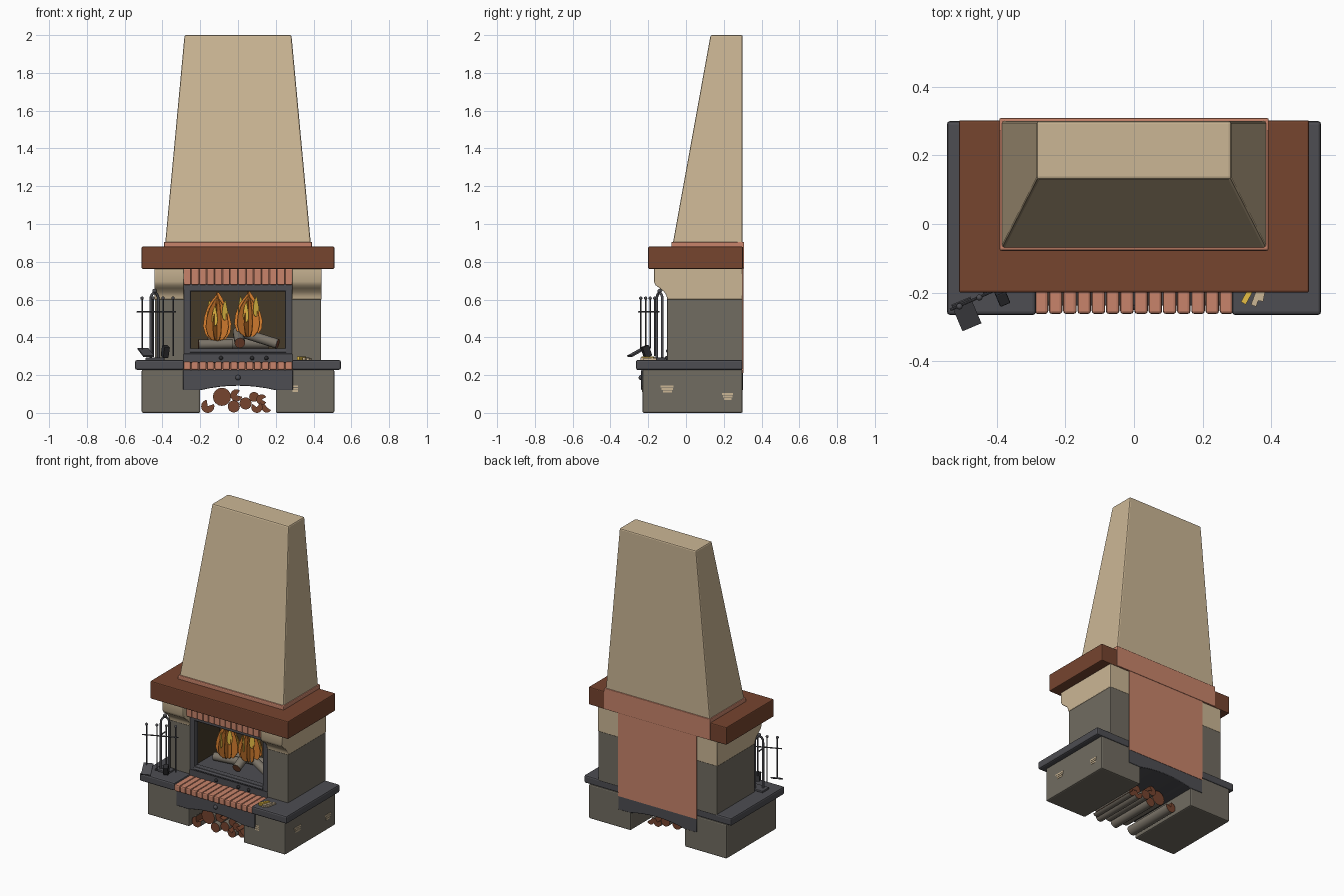
import bpy, bmesh, math
from mathutils import Vector, Matrix

if "Cube" in bpy.data.objects:
    bpy.data.objects.remove(bpy.data.objects["Cube"])

COLOURS = {
    "beige_plaster": (0.60, 0.47, 0.30), "grey_stone": (0.165, 0.15, 0.12),
    "brown_wood": (0.18, 0.058, 0.028), "red_brick": (0.58, 0.23, 0.145),
    "dark_iron": (0.075, 0.075, 0.085), "flame_orange": (0.70, 0.22, 0.03),
    "flame_yellow": (0.80, 0.52, 0.06), "soot_brown": (0.06, 0.042, 0.022),
    "log_bark": (0.20, 0.175, 0.14), "black_metal": (0.025, 0.025, 0.028),
}
MATS = {}
for n, c in COLOURS.items():
    MATS[n] = bpy.data.materials.new(n)
    MATS[n].diffuse_color = (*c, 1)


def finish(name, bm, mats, bevel=0, smooth=True):
    bmesh.ops.recalc_face_normals(bm, faces=bm.faces)
    me = bpy.data.meshes.new(name)
    bm.to_mesh(me)
    bm.free()
    ob = bpy.data.objects.new(name, me)
    bpy.context.collection.objects.link(ob)
    for m in mats.split("+"):
        me.materials.append(MATS[m])
    if bevel:
        mod = ob.modifiers.new("bevel", "BEVEL")
        mod.width, mod.segments, mod.limit_method = bevel, 2, "ANGLE"
    if smooth:
        bpy.ops.object.select_all(action="DESELECT")
        ob.select_set(True)
        bpy.context.view_layer.objects.active = ob
        bpy.ops.object.shade_smooth_by_angle(angle=math.radians(35))
    return ob


def box(name, x0, x1, y0, y1, z0, z1, mat, bevel=0):
    bm = bmesh.new()
    bmesh.ops.create_cube(bm, size=1)
    for v in bm.verts:
        v.co = ((x0 + x1) / 2 + v.co.x * (x1 - x0), (y0 + y1) / 2 + v.co.y * (y1 - y0),
                (z0 + z1) / 2 + v.co.z * (z1 - z0))
    return finish(name, bm, mat, bevel, False)


def prism(name, profile, axis, a, b, mat, bevel=0, rule=None):
    """Extrude a 2D profile along x or y; rule picks a material per face."""
    bm = bmesh.new()
    put = (lambda u, v, t: (t, u, v)) if axis == "x" else (lambda u, v, t: (u, t, v))
    r0, r1 = [[bm.verts.new(put(u, v, t)) for u, v in profile] for t in (a, b)]
    bm.faces.new(r0)
    bm.faces.new(r1)
    n = len(profile)
    for i in range(n):
        f = bm.faces.new((r0[i], r0[(i + 1) % n], r1[(i + 1) % n], r1[i]))
        if rule:
            f.material_index = rule(i)
    return finish(name, bm, mat, bevel)


def rod(name, p, q, r, mat, sides=12, caps=False):
    p, q = Vector(p), Vector(q)
    d = q - p
    bm = bmesh.new()
    bmesh.ops.create_cone(bm, cap_ends=True, segments=sides, radius1=r, radius2=r, depth=d.length)
    if caps:  # cut ends take the second colour
        for f in bm.faces:
            f.material_index = int(abs(f.normal.z) > 0.9)
    bmesh.ops.transform(bm, verts=bm.verts, matrix=Matrix.Translation((p + q) / 2)
                        @ d.to_track_quat("Z", "Y").to_matrix().to_4x4())
    return finish(name, bm, mat)


def ball(name, c, r, mat):
    bm = bmesh.new()
    bmesh.ops.create_uvsphere(bm, u_segments=12, v_segments=8, radius=r, matrix=Matrix.Translation(c))
    return finish(name, bm, mat)


# Mirrored base piers, hearth shelves, pillars and corbels
corbel = [(0.30, 0.60), (-0.10, 0.60), (-0.103, 0.62), (-0.115, 0.64), (-0.14, 0.66), (-0.16, 0.675),
          (-0.17, 0.695), (-0.17, 0.765), (0.30, 0.765)]
for s, side in ((-1, "left"), (1, "right")):
    def span(a, b):
        return sorted((s * a, s * b))
    box(side + "_base_pier", *span(0.20, 0.51), -0.23, 0.30, 0, 0.23, "grey_stone", 0.008)
    box(side + "_hearth_shelf", *span(0.285, 0.545), -0.265, 0.30, 0.228, 0.28, "dark_iron", 0.01)
    box(side + "_pillar", *span(0.285, 0.44), -0.10, 0.30, 0.27, 0.605, "grey_stone", 0.006)
    prism(side + "_corbel", corbel, "x", *span(0.285, 0.442), "beige_plaster", 0.004)

# Arched lintel over the wood store
arch = [(-0.29, 0.228), (-0.29, 0.12), (-0.2, 0.12)]
arch += [(x / 100, 0.12 + 0.024 * (1 - (x / 20) ** 2)) for x in range(-15, 16, 5)]
arch += [(0.2, 0.12), (0.29, 0.12), (0.29, 0.228)]
prism("arched_lintel", arch, "y", -0.237, 0.303, "dark_iron", 0.003)
ball("lintel_knob", (0, -0.237, 0.187), 0.014, "dark_iron")

# Brick rows: hearth edge and course above the firebox
N = 14
step = 0.58 / N
for i in range(N):
    x = -0.29 + i * step
    box("hearth_brick", x + 0.001, x + step - 0.001, -0.262, -0.08, 0.226, 0.272, "red_brick", 0.009)
    box("top_brick", x + 0.001, x + step - 0.001, -0.135, -0.02, 0.678, 0.765, "red_brick", 0.005)

# Brick core, seen from behind
box("brick_core_back", -0.29, 0.29, 0.20, 0.305, 0.21, 0.80, "red_brick")
box("brick_core_floor", -0.29, 0.29, -0.08, 0.21, 0.22, 0.29, "red_brick")
box("brick_core_top", -0.29, 0.29, -0.08, 0.21, 0.68, 0.77, "red_brick")
box("brick_core_shoulder", -0.392, 0.392, 0.27, 0.308, 0.765, 0.905, "red_brick", 0.004)
box("hood_brick_collar", -0.392, 0.392, -0.078, 0.308, 0.86, 0.905, "red_brick", 0.006)

# Mantel
box("mantel", -0.51, 0.51, -0.20, 0.302, 0.762, 0.88, "brown_wood", 0.006)

# Tapered hood
bm = bmesh.new()
bmesh.ops.create_cube(bm, size=1)
for v in bm.verts:
    top, back = v.co.z > 0, v.co.y > 0
    v.co = (math.copysign(0.283 if top else 0.386, v.co.x),
            0.30 if back else (0.13 if top else -0.071), 2.0 if top else 0.89)
finish("chimney_hood", bm, "beige_plaster", 0.008, False)

# Firebox lining
box("firebox_back", -0.285, 0.285, 0.185, 0.203, 0.29, 0.69, "soot_brown")
box("firebox_floor", -0.285, 0.285, -0.07, 0.19, 0.28, 0.335, "dark_iron")
box("firebox_ceiling", -0.285, 0.285, -0.07, 0.19, 0.655, 0.685, "soot_brown")
for s in (-1, 1):
    box("firebox_wall", *sorted((s * 0.265, s * 0.29)), -0.07, 0.19, 0.30, 0.68, "soot_brown")

# Door frame: sill, rails, stiles and an inner lip
box("firebox_sill", -0.29, 0.29, -0.10, -0.06, 0.265, 0.312, "dark_iron", 0.004)
for z0, z1 in ((0.308, 0.342), (0.642, 0.682)):
    box("frame_rail", -0.29, 0.29, -0.10, -0.06, z0, z1, "dark_iron", 0.008)
for s in (-1, 1):
    box("frame_stile", *sorted((s * 0.25, s * 0.29)), -0.10, -0.06, 0.308, 0.682, "dark_iron", 0.008)
rod("frame_roll", (-0.255, -0.098, 0.327), (0.255, -0.098, 0.327), 0.009, "dark_iron")
for x in (-0.09, 0.075, 0.15):
    ball("vent_knob", (x, -0.102, 0.29), 0.011, "black_metal")

# Burning logs
for p, q, r in (((-0.21, 0.05, 0.362), (-0.03, 0.07, 0.365), 0.026),
                ((0.21, 0.02, 0.365), (0.02, 0.08, 0.425), 0.026),
                ((0.01, -0.03, 0.37), (0.0, 0.12, 0.43), 0.028),
                ((-0.16, 0.12, 0.37), (0.16, 0.13, 0.37), 0.03)):
    rod("burning_log", p, q, r, "log_bark+brown_wood", 14, True)

# Flames: crossed leaf blades, small yellow tongues over larger orange ones
LEAF = [(0, 0), (0.30, 0.04), (0.47, 0.18), (0.5, 0.36), (0.42, 0.55), (0.28, 0.72), (0.2, 0.86), (0.05, 1)]
LEAF += [(-0.18, 0.84), (-0.34, 0.7), (-0.46, 0.5), (-0.5, 0.3), (-0.42, 0.14), (-0.25, 0.03)]


def flame(x, y, z, w, h, angle, mat):
    ob = prism(mat, [(u * w, v * h) for u, v in LEAF], "y", -0.002, 0.002, mat)
    ob.location, ob.rotation_euler = (x, y, z), (0, 0, angle)


for cx, z, h in ((-0.11, 0.38, 0.26), (0.055, 0.40, 0.245)):
    for k in range(5):
        flame(cx, 0.05, z, 0.15, h * (1 - 0.06 * (k % 3)), k * math.pi / 5, "flame_orange")
    for k in range(6):
        a = k * math.tau / 6 + 0.3
        flame(cx + 0.055 * math.cos(a), 0.05 + 0.055 * math.sin(a), z + 0.05 + 0.03 * (k % 3),
              0.035, 0.11, a + 1.2, "flame_yellow")

# Wood store: split and round logs, (x, z, radius, missing sector, sector direction)
for i, (x, z, r, cut, turn) in enumerate((
        (-0.16, 0.035, 0.035, 80, 60), (-0.085, 0.085, 0.048, 0, 0), (-0.008, 0.093, 0.032, 70, 20),
        (-0.022, 0.034, 0.032, 0, 0), (0.04, 0.05, 0.032, 0, 0), (0.085, 0.085, 0.026, 0, 0),
        (0.10, 0.03, 0.03, 90, 100), (0.125, 0.07, 0.028, 60, 0), (0.152, 0.03, 0.028, 160, 45))):
    a0, sweep, n = math.radians(turn + cut / 2), math.radians(360 - cut), 16
    pts = [(x + r * math.cos(a0 + sweep * k / n), z + r * math.sin(a0 + sweep * k / n))
           for k in range(n + (cut > 0))]
    if cut:
        pts.append((x, z))
    ob = prism("stacked_log", pts, "y", -0.21 + 0.015 * (i % 3), 0.16 - 0.03 * (i % 2),
               "brown_wood+log_bark", 0, lambda k: int(k < n))

# Fireside tool set on the left shelf
pole = bpy.data.curves.new("tool_stand", "CURVE")
pole.dimensions, pole.bevel_depth, pole.bevel_resolution = "3D", 0.007, 2
sp = pole.splines.new("POLY")
path = [(-0.462, -0.155, 0.285)]
path += [(-0.442 - 0.02 * math.cos(t), -0.14 - 0.015 * math.cos(t), 0.60 + 0.035 * math.sin(t))
         for t in (k * math.pi / 8 for k in range(9))] + [(-0.422, -0.125, 0.285)]
sp.points.add(len(path) - 1)
for p, c in zip(sp.points, path):
    p.co = (*c, 1)
stand = bpy.data.objects.new("tool_stand", pole)
bpy.context.collection.objects.link(stand)
pole.materials.append(MATS["dark_iron"])
ball("stand_knob", (-0.442, -0.14, 0.645), 0.012, "dark_iron")
box("stand_foot", -0.49, -0.39, -0.18, -0.11, 0.279, 0.292, "dark_iron", 0.003)
rod("tool_bar", (-0.535, -0.25, 0.535), (-0.33, -0.16, 0.535), 0.004, "dark_iron", 8)
rod("bar_bracket", (-0.442, -0.14, 0.535), (-0.435, -0.207, 0.535), 0.004, "dark_iron", 8)
for x, y, z in ((-0.508, -0.24, 0.33), (-0.45, -0.214, 0.30), (-0.397, -0.19, 0.34), (-0.344, -0.166, 0.30)):
    rod("tool_shaft", (x, y, z), (x, y, 0.605), 0.004, "dark_iron", 8)
    ball("tool_knob", (x, y, 0.607), 0.009, "dark_iron")
shovel = box("shovel_blade", -0.03, 0.03, -0.045, 0.045, -0.004, 0.004, "dark_iron")
shovel.location, shovel.rotation_euler = (-0.488, -0.262, 0.32), (math.radians(27), 0, 0.4)
brush = box("brush_head", -0.016, 0.016, -0.02, 0.02, -0.03, 0.03, "black_metal", 0.004)
brush.location, brush.rotation_euler = (-0.385, -0.21, 0.325), (0.35, 0, 0.4)

# Matchbox and matches on the right shelf
for i, (x, y, m) in enumerate(((0.335, -0.20, "flame_yellow"), (0.36, -0.205, "beige_plaster"),
                               (0.375, -0.19, "beige_plaster"))):
    b = box("matchbox", -0.008, 0.008, -0.035, 0.035, 0, 0.018 - 0.004 * i, m)
    b.location, b.rotation_euler = (x, y, 0.28), (0, 0, -0.5 + 0.15 * i)

# Bare patches in the base stone
for y, z, w in ((-0.10, 0.12, 0.07), (0.22, 0.08, 0.06)):
    for k in range(3):
        box("stone_patch", 0.507, 0.512, y - w / 2 + 0.006 * k, y + w / 2 - 0.004 * k,
            z + 0.014 - 0.013 * k, z + 0.024 - 0.013 * k, "beige_plaster")
for k in range(3):
    box("stone_patch", 0.288 + 0.002 * k, 0.318, -0.232, -0.227, 0.11 + 0.013 * k, 0.12 + 0.013 * k, "beige_plaster")

for m in bpy.data.materials:
    if m.users and not m.is_grease_pencil:
        m.use_nodes = True
        m.node_tree.nodes["Principled BSDF"].inputs["Base Color"].default_value = m.diffuse_color
